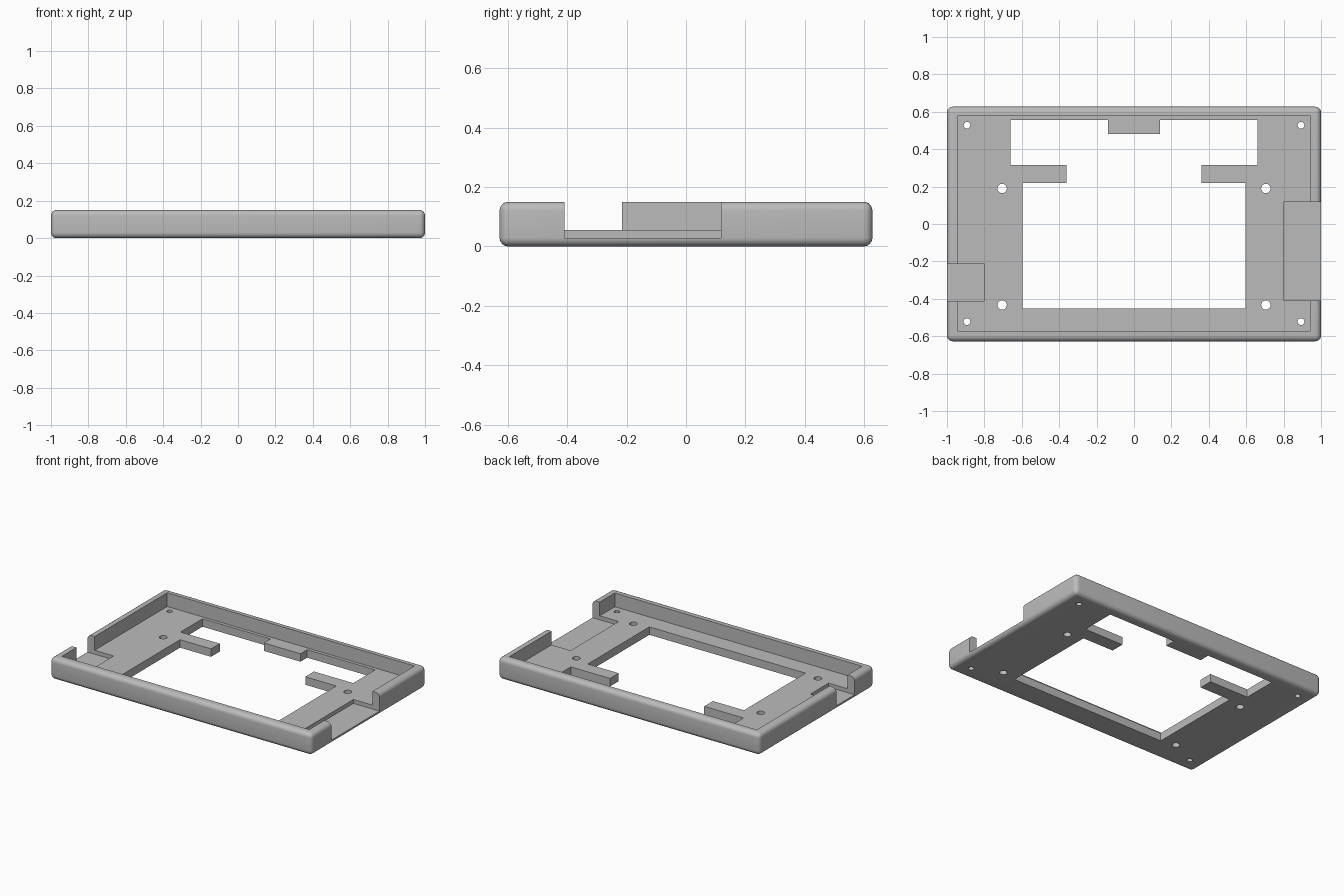
import bpy
import bmesh

cube = bpy.data.objects.get("Cube")
if cube:
    bpy.data.objects.remove(cube, do_unlink=True)

HALF_X, HALF_Y, HEIGHT = 1.0, 0.627, 0.15
FLOOR, NOTCH_FLOOR = 0.055, 0.028

grey = bpy.data.materials.new("plain grey")
grey.use_nodes = True
colour = (0.5, 0.5, 0.5, 1)
grey.diffuse_color = colour
grey.node_tree.nodes["Principled BSDF"].inputs["Base Color"].default_value = colour


def make_object(name, bm):
    bmesh.ops.recalc_face_normals(bm, faces=bm.faces)
    mesh = bpy.data.meshes.new(name)
    bm.to_mesh(mesh)
    bm.free()
    mesh.materials.append(grey)
    obj = bpy.data.objects.new(name, mesh)
    bpy.context.collection.objects.link(obj)
    return obj


def prism(name, outline, z0, z1):
    bm = bmesh.new()
    face = bm.faces.new([bm.verts.new((x, y, z0)) for x, y in outline])
    new = bmesh.ops.extrude_face_region(bm, geom=[face])["geom"]
    verts = [v for v in new if isinstance(v, bmesh.types.BMVert)]
    bmesh.ops.translate(bm, verts=verts, vec=(0, 0, z1 - z0))
    return make_object(name, bm)


def box(name, x0, x1, y0, y1, z0, z1):
    return prism(name, [(x0, y0), (x1, y0), (x1, y1), (x0, y1)], z0, z1)


def drill(name, x, y, radius):
    bm = bmesh.new()
    bmesh.ops.create_cone(bm, cap_ends=True, segments=32, radius1=radius,
                          radius2=radius, depth=0.5)
    bmesh.ops.translate(bm, verts=bm.verts, vec=(x, y, 0))
    return make_object(name, bm)


def apply(obj, modifier):
    bpy.context.view_layer.objects.active = obj
    bpy.ops.object.modifier_apply(modifier=modifier.name)


def cut(obj, cutter):
    mod = obj.modifiers.new("cut", 'BOOLEAN')
    mod.operation = 'DIFFERENCE'
    mod.solver = 'EXACT'
    mod.object = cutter
    apply(obj, mod)
    bpy.data.objects.remove(cutter, do_unlink=True)


# Rounded outer block
tray = box("tray_frame", -HALF_X, HALF_X, -HALF_Y, HALF_Y, 0, HEIGHT)
rounding = tray.modifiers.new("rounding", 'BEVEL')
rounding.width = 0.03
rounding.segments = 6
apply(tray, rounding)

# Shallow inside of the tray
cut(tray, box("cavity", -0.945, 0.945, -0.572, 0.577, FLOOR, 1))

# Floor opening, leaving two arms and a back tab
half = [(0.597, -0.452), (0.597, 0.22), (0.36, 0.22), (0.36, 0.315),
        (0.66, 0.315), (0.66, 0.555), (0.14, 0.555), (0.14, 0.482)]
outline = half + [(-x, y) for x, y in reversed(half)]
cut(tray, prism("opening", outline, -0.5, 0.1))

# Side notches: long on +x, short on -x
cut(tray, box("long_notch", 0.8, 1.2, -0.408, 0.117, NOTCH_FLOOR, 1))
cut(tray, box("short_notch", -1.2, -0.8, -0.413, -0.215, NOTCH_FLOOR, 1))

# Screw holes in the corners and beside the opening
for side in (-1, 1):
    for x, y, radius in ((0.893, 0.528, 0.018), (0.893, -0.522, 0.018),
                         (0.705, 0.19, 0.025), (0.705, -0.433, 0.025)):
        cut(tray, drill("screw_hole", side * x, y, radius))

# Smooth roundings with crisp cut edges
bpy.ops.object.select_all(action='DESELECT')
tray.select_set(True)
bpy.context.view_layer.objects.active = tray
bpy.ops.object.shade_smooth_by_angle(angle=0.6)
